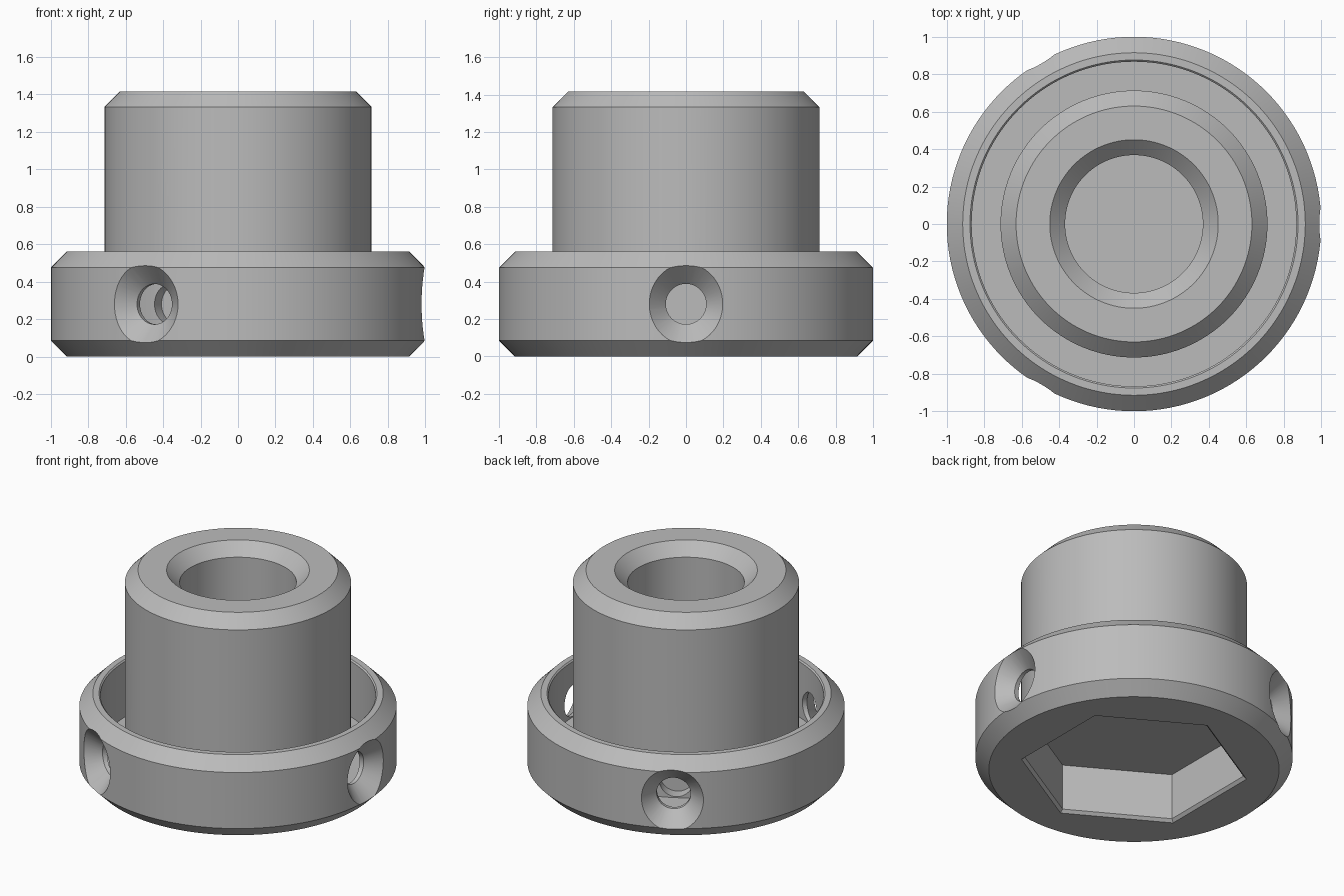
import bpy, bmesh
from math import pi, radians
from mathutils import Matrix

cube = bpy.data.objects.get("Cube")
if cube:
    bpy.data.objects.remove(cube, do_unlink=True)

steel = bpy.data.materials.new("grey_steel")
steel.use_nodes = True
GREY = (0.5, 0.5, 0.5, 1)
steel.diffuse_color = GREY
steel.node_tree.nodes["Principled BSDF"].inputs["Base Color"].default_value = GREY


def lathe(name, profile, steps, turn=0.0):
    """Revolve (radius, height) points around z into a closed solid."""
    bm = bmesh.new()
    verts = [bm.verts.new((r, 0, z)) for r, z in profile]
    edges = [bm.edges.new(pair) for pair in zip(verts, verts[1:])]
    bmesh.ops.spin(bm, geom=verts + edges, cent=(0, 0, 0), axis=(0, 0, 1),
                   angle=2 * pi, steps=steps, use_merge=True)
    bmesh.ops.remove_doubles(bm, verts=bm.verts, dist=1e-5)
    bmesh.ops.rotate(bm, verts=bm.verts, cent=(0, 0, 0),
                     matrix=Matrix.Rotation(turn, 3, "Z"))
    bmesh.ops.recalc_face_normals(bm, faces=bm.faces)
    mesh = bpy.data.meshes.new(name)
    bm.to_mesh(mesh)
    bm.free()
    mesh.materials.append(steel)
    obj = bpy.data.objects.new(name, mesh)
    bpy.context.collection.objects.link(obj)
    return obj


def cut(target, cutter):
    """Subtract the cutter for good and remove it."""
    cutter.hide_render = True
    mod = target.modifiers.new("cut", "BOOLEAN")
    mod.operation, mod.solver, mod.object = "DIFFERENCE", "EXACT", cutter
    bpy.context.view_layer.objects.active = target
    bpy.ops.object.modifier_apply(modifier=mod.name)
    bpy.data.objects.remove(cutter, do_unlink=True)


# Flanged body: chamfered collar, ring groove, boss and blind bore
body = lathe("flanged_cap", [
    (0, 0), (0.915, 0), (1, 0.085), (1, 0.475), (0.915, 0.56),
    (0.876, 0.56), (0.867, 0.551), (0.867, 0.165),
    (0.713, 0.165), (0.713, 1.333), (0.63, 1.417),
    (0.45, 1.417), (0.368, 1.335), (0.368, 0.5), (0, 0.5)], 128)

# Hexagonal socket underneath, with a slightly broken edge
cut(body, lathe("socket_cutter", [
    (0, -0.02), (0.74, -0.02), (0.7, 0.02), (0.7, 0.34), (0, 0.34)], 6, pi / 6))

# Three countersunk radial holes through the collar into the boss
for angle in (0, 120, 240):
    drill = lathe("hole_cutter", [
        (0, 0.63), (0.108, 0.63), (0.108, 0.892), (0.266, 1.05), (0, 1.05)], 48)
    drill.rotation_euler = (0, pi / 2, radians(angle))
    drill.location.z = 0.28
    bpy.context.view_layer.update()
    cut(body, drill)

# Smooth round walls, crisp machined edges
bpy.ops.object.select_all(action="DESELECT")
body.select_set(True)
bpy.context.view_layer.objects.active = body
bpy.ops.object.shade_smooth_by_angle(angle=radians(25))
